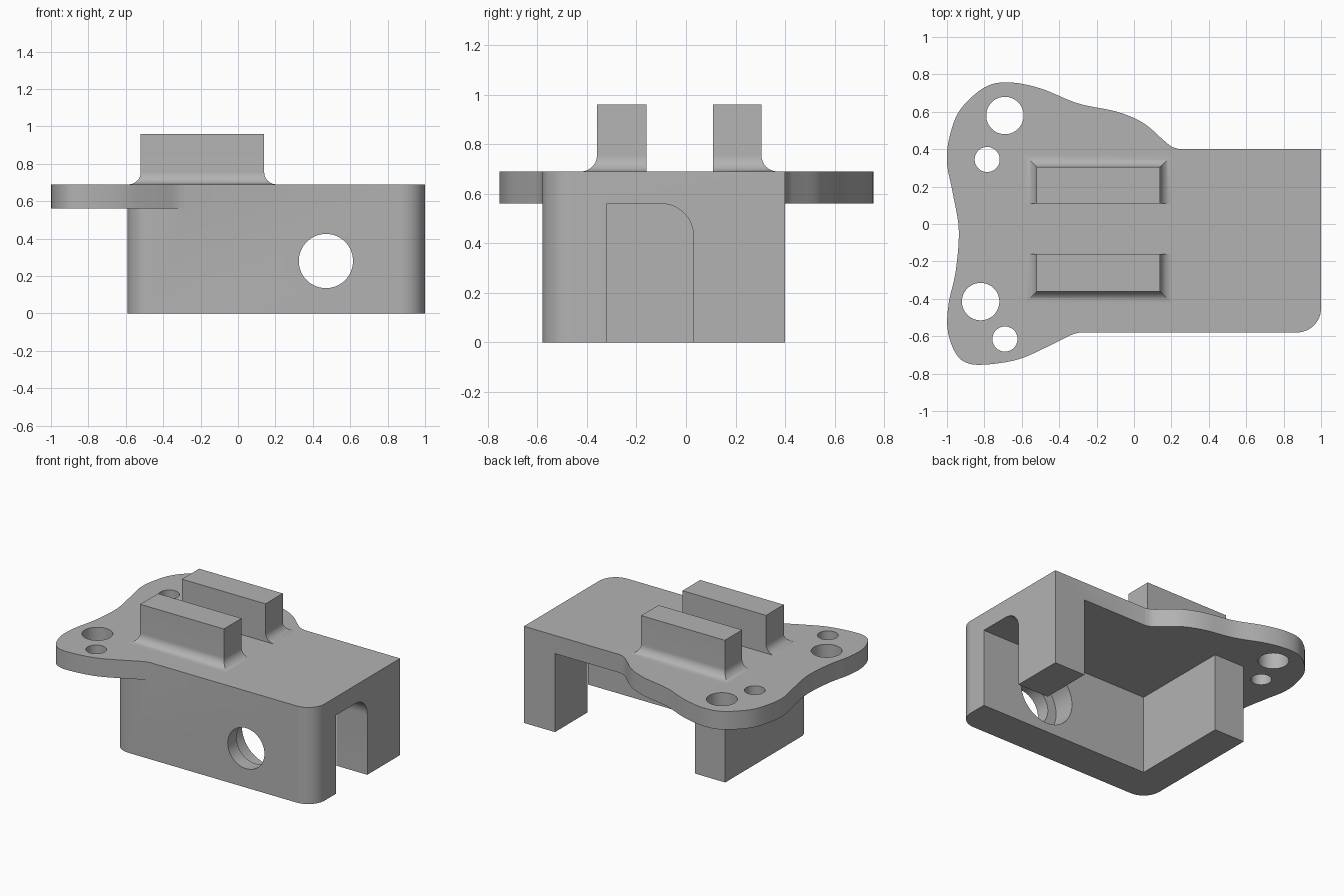
import bpy
import bmesh
from math import pi, cos, sin, sqrt, radians
from mathutils import Vector

cube = bpy.data.objects.get("Cube")
if cube:
    bpy.data.objects.remove(cube, do_unlink=True)

grey = bpy.data.materials.new("plain_grey")
grey.use_nodes = True
colour = (0.45, 0.45, 0.45, 1)
grey.diffuse_color = colour
grey.node_tree.nodes["Principled BSDF"].inputs["Base Color"].default_value = colour

ROOF, CEILING, RAIL_TOP = 0.69, 0.56, 0.96


def loft(name, rings):
    """Closed solid through a stack of equal-sized point rings."""
    bm = bmesh.new()
    rows = [[bm.verts.new(p) for p in ring] for ring in rings]
    n = len(rows[0])
    for a, b in zip(rows, rows[1:]):
        for i in range(n):
            j = (i + 1) % n
            bm.faces.new((a[i], a[j], b[j], b[i]))
    bm.faces.new(rows[0][::-1])
    bm.faces.new(rows[-1])
    bmesh.ops.recalc_face_normals(bm, faces=bm.faces)
    mesh = bpy.data.meshes.new(name)
    bm.to_mesh(mesh)
    bm.free()
    mesh.materials.append(grey)
    ob = bpy.data.objects.new(name, mesh)
    bpy.context.collection.objects.link(ob)
    return ob


def prism(name, outline, lo, hi, axis="z"):
    """Extrude a 2D outline between lo and hi along an axis."""
    place = {"x": lambda u, v, w: (w, u, v),
             "y": lambda u, v, w: (u, w, v),
             "z": lambda u, v, w: (u, v, w)}[axis]
    return loft(name, [[place(u, v, w) for u, v in outline] for w in (lo, hi)])


def arc(u, v, r, start, end, steps=12):
    angles = [radians(start + (end - start) * i / steps) for i in range(steps + 1)]
    return [(u + r * cos(a), v + r * sin(a)) for a in angles]


def disc(u, v, r):
    return arc(u, v, r, 0, 360, 64)[:-1]


def box(x0, x1, y0, y1):
    return [(x0, y0), (x1, y0), (x1, y1), (x0, y1)]


def spline(points, steps=6):
    """Catmull-Rom curve through the points."""
    p = [Vector(q) for q in points]
    p = [2 * p[0] - p[1]] + p + [2 * p[-1] - p[-2]]
    out = []
    for a, b, c, d in zip(p, p[1:], p[2:], p[3:]):
        for i in range(steps):
            t = i / steps
            out.append((2 * b + (c - a) * t + (2 * a - 5 * b + 4 * c - d) * t * t
                        + (3 * b - a - 3 * c + d) * t ** 3) / 2)
    return out + [p[-2]]


def combine(body, tool, operation):
    mod = body.modifiers.new("combine", "BOOLEAN")
    mod.object, mod.operation, mod.solver = tool, operation, "EXACT"
    bpy.context.view_layer.objects.active = body
    bpy.ops.object.modifier_apply(modifier=mod.name)
    bpy.data.objects.remove(tool, do_unlink=True)


# Housing block with two rounded front corners
r = 0.13
housing = prism("housing", arc(-0.59 + r, -0.58 + r, r, 180, 270)
                + arc(1 - r, -0.58 + r, r, 270, 360)
                + [(1, 0.4), (-0.59, 0.4)], 0, ROOF)

# Curved mounting flange
edge = spline([(0.25, 0.398), (0.2, 0.415), (0.15, 0.455), (0.05, 0.54), (-0.09, 0.6),
               (-0.3, 0.645), (-0.5, 0.725), (-0.67, 0.757), (-0.8, 0.73),
               (-0.93, 0.61), (-0.985, 0.47), (-1, 0.33), (-0.97, 0.17),
               (-0.937, -0.03), (-0.953, -0.25), (-0.99, -0.42), (-0.997, -0.56),
               (-0.96, -0.68), (-0.9, -0.74), (-0.8, -0.752), (-0.62, -0.724),
               (-0.45, -0.65), (-0.34, -0.595), (-0.28, -0.578)])
flange = prism("flange", edge + [Vector((-0.28, -0.5)), Vector((0.25, 0.3))], CEILING, ROOF)
combine(housing, flange, "UNION")

# Pocket open below and behind, with a rounded slot through the end wall
cutters = [
    prism("pocket", box(-0.35, 0.755, -0.32, 0.5), -0.1, CEILING),
    prism("end_slot", [(-0.32, -0.1), (0.03, -0.1)]
          + arc(-0.1, CEILING - 0.13, 0.13, 0, 90) + [(-0.32, CEILING)], 0.7, 1.1, "x"),
    # Stepped hole in the front wall
    prism("front_hole", disc(0.47, 0.28, 0.145), -0.7, -0.25, "y"),
    prism("front_counterbore", disc(0.47, 0.28, 0.215), -0.48, -0.25, "y"),
]
# Flange screw holes
for x, y, radius in ((-0.69, 0.58, 0.1), (-0.785, 0.345, 0.067),
                     (-0.82, -0.415, 0.1), (-0.69, -0.615, 0.067)):
    cutters.append(prism("screw_hole", disc(x, y, radius), 0.5, 0.8))
for cutter in cutters:
    cutter.hide_render = True
    combine(housing, cutter, "DIFFERENCE")


# Upright rails, flared at the base on the outer side and both ends
def rail(name, inner, outer):
    side = 1 if outer > inner else -1
    fillet = 0.065

    def ring(z, e):
        return [(x, y, z) for x, y in box(-0.52 - e, 0.14 + e, inner, outer + side * e)]

    rings = [ring(ROOF - 0.03, fillet)]
    for i in range(13):
        a = i / 12 * pi / 2
        rings.append(ring(ROOF + fillet * (1 - cos(a)), fillet * (1 - sin(a))))
    return loft(name, rings + [ring(RAIL_TOP, 0)])


parts = [housing, rail("back_rail", 0.11, 0.305), rail("front_rail", -0.16, -0.36)]

for ob in parts:
    bpy.ops.object.select_all(action="DESELECT")
    ob.select_set(True)
    bpy.context.view_layer.objects.active = ob
    bpy.ops.object.shade_smooth_by_angle(angle=radians(30))
